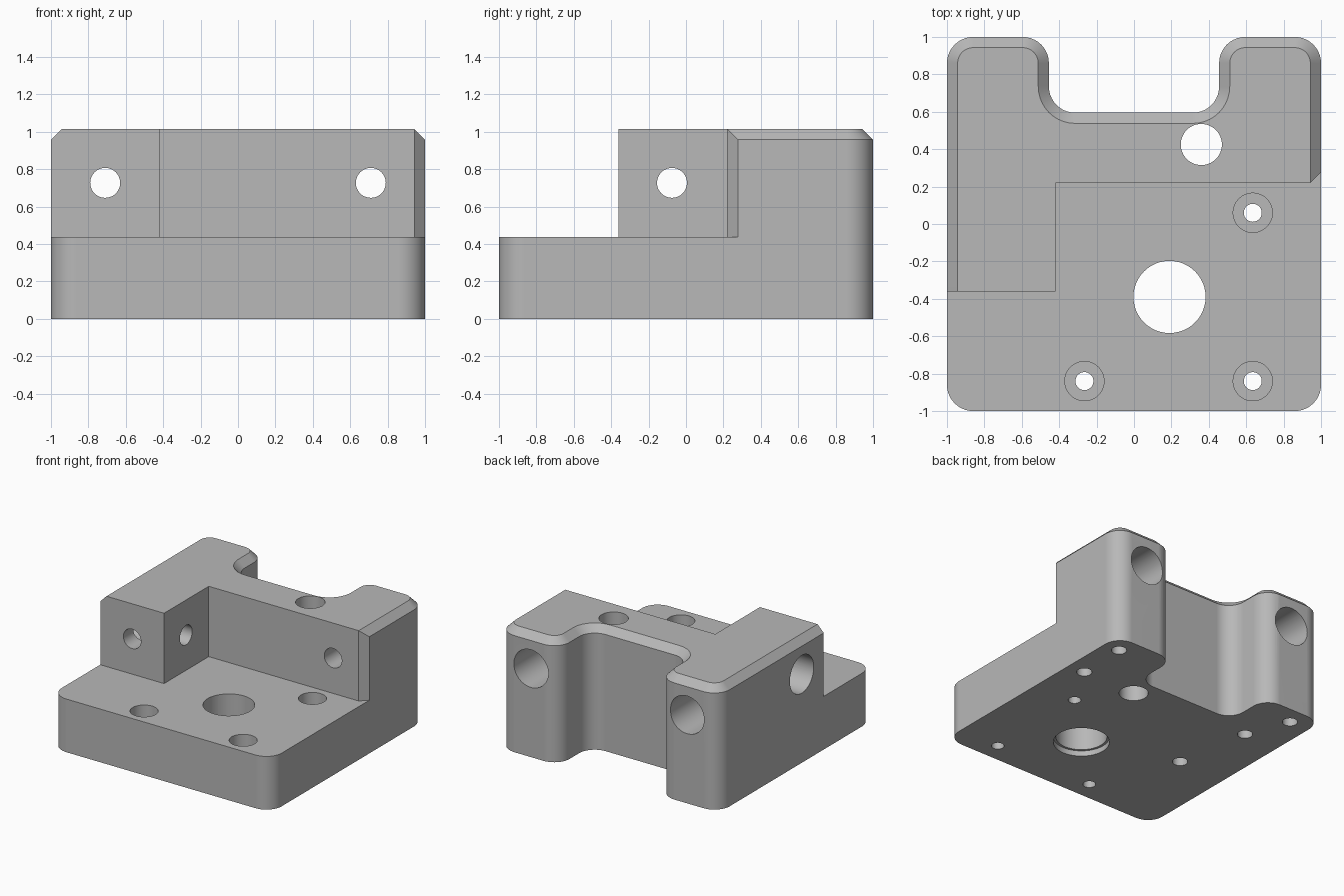
import bpy, bmesh
from math import sin, cos, pi
from mathutils import Matrix, Vector

if "Cube" in bpy.data.objects:
    bpy.data.objects.remove(bpy.data.objects["Cube"])

HEIGHT, STEP, CHAMFER, R = 1.015, 0.437, 0.057, 0.14

grey = bpy.data.materials.new("machined grey")
grey.use_nodes = True
grey.diffuse_color = (0.48, 0.48, 0.48, 1)
grey.node_tree.nodes["Principled BSDF"].inputs["Base Color"].default_value = (0.48, 0.48, 0.48, 1)


def make_object(name, bm):
    bmesh.ops.recalc_face_normals(bm, faces=bm.faces)
    mesh = bpy.data.meshes.new(name)
    bm.to_mesh(mesh)
    bm.free()
    mesh.materials.append(grey)
    obj = bpy.data.objects.new(name, mesh)
    bpy.context.collection.objects.link(obj)
    return obj


def loft(name, sections):
    """Skin a stack of (points, z) sections and cap both ends."""
    bm = bmesh.new()
    rings = [[bm.verts.new((x, y, z)) for x, y in pts] for pts, z in sections]
    n = len(rings[0])
    for low, high in zip(rings, rings[1:]):
        for i in range(n):
            j = (i + 1) % n
            bm.faces.new((low[i], low[j], high[j], high[i]))
    bm.faces.new(rings[0][::-1])
    bm.faces.new(rings[-1])
    return make_object(name, bm)


def outline(inset, steps=10):
    """Rounded square with a filleted notch in the back edge."""
    # centre x, centre y, start quarter, direction (1 outer corner, -1 inner)
    corners = [(-0.86, -0.86, 2, 1), (0.86, -0.86, 3, 1), (0.86, 0.86, 0, 1),
               (0.595, 0.86, 1, 1), (0.315, 0.735, 4, -1), (-0.315, 0.735, 3, -1),
               (-0.595, 0.86, 0, 1), (-0.86, 0.86, 1, 1)]
    pts = []
    for cx, cy, quarter, turn in corners:
        radius = R - turn * inset
        for i in range(steps + 1):
            a = (quarter + turn * i / steps) * pi / 2
            pts.append((cx + radius * cos(a), cy + radius * sin(a)))
    return pts


def cut(cutter):
    cutter.hide_render = True
    mod = body.modifiers.new("cut", 'BOOLEAN')
    mod.operation, mod.solver, mod.object = 'DIFFERENCE', 'EXACT', cutter
    bpy.ops.object.modifier_apply(modifier=mod.name)
    bpy.data.objects.remove(cutter)


def bore(axis, a, b, radius, start, end):
    """Drill along an axis; a and b are the two other coordinates in order."""
    mid = (start + end) / 2
    centre = {'X': (mid, a, b), 'Y': (a, mid, b), 'Z': (a, b, mid)}[axis]
    direction = {'X': (1, 0, 0), 'Y': (0, 1, 0), 'Z': (0, 0, 1)}[axis]
    turn = Vector((0, 0, 1)).rotation_difference(Vector(direction)).to_matrix().to_4x4()
    bm = bmesh.new()
    bmesh.ops.create_cone(bm, cap_ends=True, segments=48, radius1=radius, radius2=radius,
                          depth=end - start, matrix=Matrix.Translation(centre) @ turn)
    cut(make_object("bore_cutter", bm))


# Block with chamfered top rim
body = loft("mounting_block", [(outline(0), 0), (outline(0), HEIGHT - CHAMFER),
                               (outline(CHAMFER), HEIGHT)])
bpy.context.view_layer.objects.active = body
body.select_set(True)

# Front step, with the angled right-hand corner
step = [(-1.5, -1.5), (1.5, -1.5), (1.5, 0.777), (0.943, 0.22),
        (-0.42, 0.22), (-0.42, -0.36), (-1.5, -0.36)]
cut(loft("step_cutter", [(step, STEP), (step, 1.5)]))

# Centre bore with shallow recess underneath, and the dowel hole
bore('Z', 0.19, -0.39, 0.193, -0.2, 0.7)
bore('Z', 0.19, -0.39, 0.212, -0.2, 0.045)
bore('Z', 0.36, 0.425, 0.11, -0.2, 1.3)

# Counterbored screw holes in the base plate
for x, y in [(0.635, 0.06), (0.635, -0.84), (-0.265, -0.84)]:
    bore('Z', x, y, 0.048, -0.2, 0.7)
    bore('Z', x, y, 0.105, 0.2, 0.7)

# Blind holes in the underside
for x, y in [(0.86, 0.85), (0.85, 0.43), (-0.68, 0.49), (-0.82, 0.85), (-0.57, -0.14)]:
    bore('Z', x, y, 0.058, -0.2, 0.38)

# Clamping holes from the back and from the side
for x in (-0.71, 0.71):
    bore('Y', x, 0.727, 0.08, -0.7, 1.3)
    bore('Y', x, 0.727, 0.155, 0.5, 1.3)
bore('X', -0.075, 0.727, 0.08, -1.3, -0.2)
bore('X', -0.075, 0.727, 0.155, -1.3, -0.68)

# Smooth the fillets and bores, keep machined edges crisp
bpy.ops.object.shade_smooth_by_angle(angle=pi / 6)
normals = body.modifiers.new("weighted normals", 'WEIGHTED_NORMAL')
normals.keep_sharp = True
